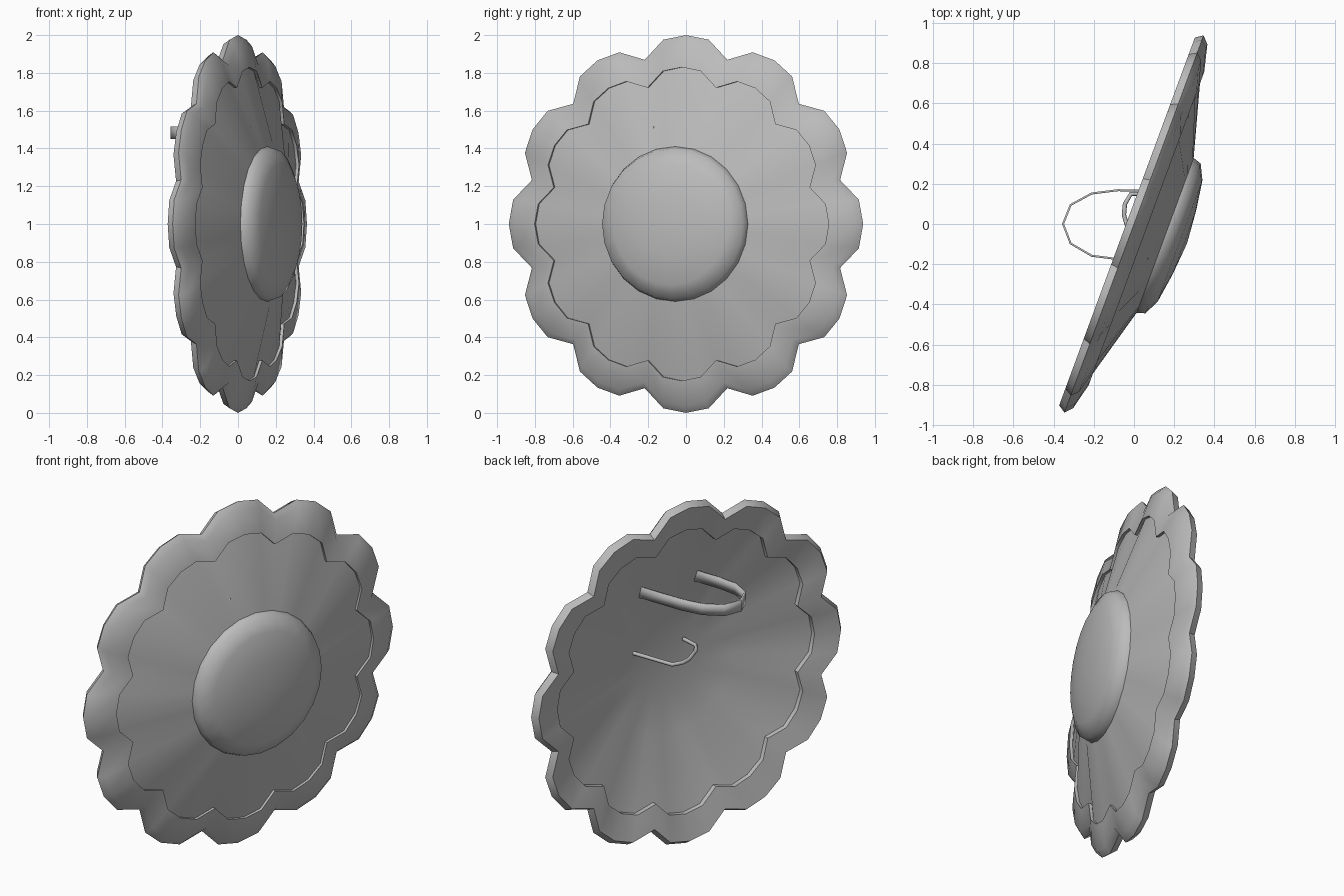
import bpy, bmesh
from math import sin, cos, radians, pi
from mathutils import Matrix, Vector

cube = bpy.data.objects.get("Cube")
if cube:
    bpy.data.objects.remove(cube, do_unlink=True)

grey = bpy.data.materials.new("plain_grey")
grey.use_nodes = True
COLOR = (0.5, 0.5, 0.5, 1)
grey.diffuse_color = COLOR
grey.node_tree.nodes["Principled BSDF"].inputs["Base Color"].default_value = COLOR

# Shield frame: local x runs across the face, y is up, z points out of the front
TURN = radians(20.25)
ACROSS = Vector((sin(TURN), cos(TURN), 0))
FACING = Vector((cos(TURN), -sin(TURN), 0))
FRAME = Matrix((ACROSS, (0, 0, 1), FACING)).transposed().to_4x4()
FRAME.translation = (0, 0, 1)


def finish(name, bm, matrix=None, angle=50):
    bmesh.ops.remove_doubles(bm, verts=bm.verts, dist=0.0001)
    bmesh.ops.recalc_face_normals(bm, faces=bm.faces)
    mesh = bpy.data.meshes.new(name)
    bm.to_mesh(mesh)
    bm.free()
    if matrix:
        mesh.transform(matrix)
    mesh.materials.append(grey)
    obj = bpy.data.objects.new(name, mesh)
    bpy.context.collection.objects.link(obj)
    bpy.ops.object.select_all(action="DESELECT")
    obj.select_set(True)
    bpy.context.view_layer.objects.active = obj
    bpy.ops.object.shade_smooth_by_angle(angle=radians(angle))
    return obj


LOBES = 12
SCALLOP = (1.0, 0.984, 0.9, 0.984)   # tip, shoulder, valley, shoulder


def scallop(size, height):
    count = LOBES * 4
    return [Vector((size * SCALLOP[i % 4] * sin(2 * pi * i / count),
                    size * SCALLOP[i % 4] * cos(2 * pi * i / count), height))
            for i in range(count)]


def circle(size, height, count=48):
    return [Vector((size * sin(2 * pi * i / count),
                    size * cos(2 * pi * i / count), height))
            for i in range(count)]


def loft(name, rings, matrix, closed=False, angle=50):
    """Bridge successive rings; a closed loft joins the last to the first."""
    bm = bmesh.new()
    loops = [[bm.verts.new(p) for p in ring] for ring in rings]
    pairs = list(zip(loops, loops[1:]))
    if closed:
        pairs.append((loops[-1], loops[0]))
    for a, b in pairs:
        for i in range(len(a)):
            j = (i + 1) % len(a)
            bm.faces.new((a[i], a[j], b[j], b[i]))
    return finish(name, bm, matrix, angle)


# Thick scalloped rim with a rounded front
loft("scalloped_rim", [scallop(0.975, -0.037), scallop(1.0, 0.0),
                       scallop(0.965, 0.033), scallop(0.83, 0.066),
                       scallop(0.83, 0.0)], FRAME, closed=True)

# Thin fluted panel set into the rim
front = [scallop(0.845, 0.045), circle(0.41, 0.165),
         circle(0.2, 0.195), circle(0.0, 0.2)]
back = [[p - Vector((0, 0, 0.022)) for p in ring] for ring in front]
loft("fluted_panel", back[::-1] + front, FRAME)

# Domed central boss
BOSS = [(0.412, 0.15), (0.41, 0.168), (0.397, 0.207), (0.322, 0.244),
        (0.17, 0.267), (0, 0.281)]
loft("centre_boss", [circle(r, h, 24) for r, h in BOSS], FRAME)

# Flat arm strap looping out behind the panel
STRAP = [(0.19, 0.165), (-0.08, 0.168), (-0.21, 0.152), (-0.315, 0.095),
         (-0.353, 0), (-0.315, -0.097), (-0.21, -0.158), (-0.1, -0.172),
         (0.07, -0.174)]
bm = bmesh.new()
columns = [[bm.verts.new((x, y, z)) for z in (1.45, 1.515)] for x, y in STRAP]
for a, b in zip(columns, columns[1:]):
    bm.faces.new((a[0], b[0], b[1], a[1]))
strap = finish("arm_strap", bm, angle=30)
thick = strap.modifiers.new("thickness", "SOLIDIFY")
thick.thickness = 0.01
thick.offset = 0

# Slim hand grip below the strap
GRIP = [(0.24, 0.15), (-0.015, 0.15), (-0.045, 0.1), (-0.05, 0.045),
        (-0.02, -0.06), (0.02, -0.12), (0.12, -0.15)]
curve = bpy.data.curves.new("hand_grip", "CURVE")
curve.dimensions = "3D"
curve.bevel_depth = 0.011
curve.bevel_resolution = 1
spline = curve.splines.new("POLY")
spline.points.add(len(GRIP) - 1)
for point, (x, y) in zip(spline.points, GRIP):
    point.co = (x, y, 1.105, 1)
curve.materials.append(grey)
grip = bpy.data.objects.new("hand_grip", curve)
bpy.context.collection.objects.link(grip)
